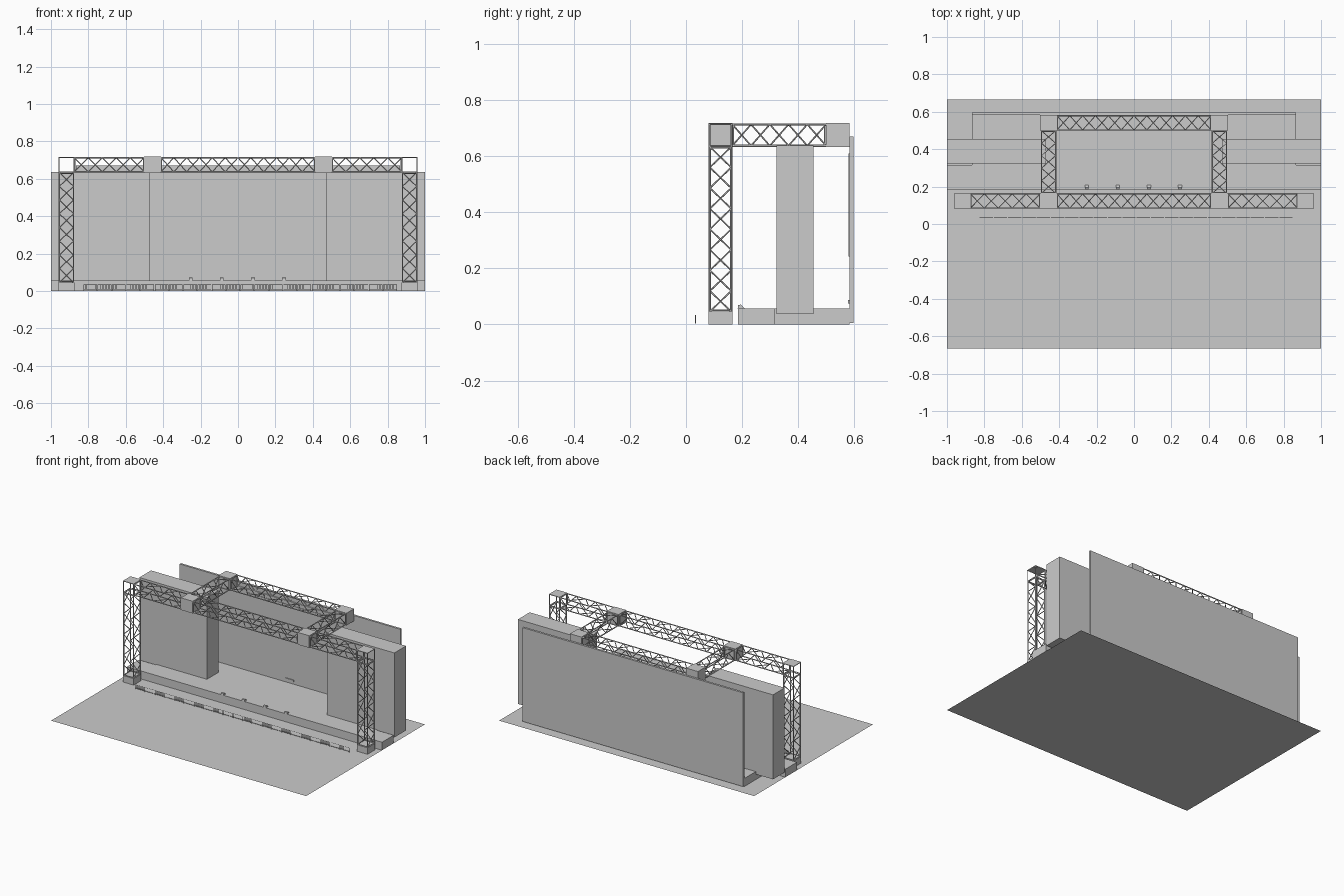
import bpy, bmesh, math
from mathutils import Vector

if "Cube" in bpy.data.objects:
    bpy.data.objects.remove(bpy.data.objects["Cube"])


def finish(bm, name):
    me = bpy.data.meshes.new(name)
    bm.to_mesh(me)
    bm.free()
    ob = bpy.data.objects.new(name, me)
    bpy.context.collection.objects.link(ob)
    return ob


def add_box(bm, x0, x1, y0, y1, z0, z1):
    vs = bmesh.ops.create_cube(bm, size=1)["verts"]
    for v in vs:
        v.co = ((x0 + x1) / 2 + v.co.x * (x1 - x0),
                (y0 + y1) / 2 + v.co.y * (y1 - y0),
                (z0 + z1) / 2 + v.co.z * (z1 - z0))


def box(name, *b):
    bm = bmesh.new()
    add_box(bm, *b)
    return finish(bm, name)


def prism(name, pts, vec):
    bm = bmesh.new()
    f = bm.faces.new([bm.verts.new(p) for p in pts])
    r = bmesh.ops.extrude_face_region(bm, geom=[f])
    bmesh.ops.translate(bm, vec=vec, verts=[g for g in r["geom"] if isinstance(g, bmesh.types.BMVert)])
    bmesh.ops.recalc_face_normals(bm, faces=bm.faces)
    return finish(bm, name)


def tube(bm, a, b, r, n=6):
    a, b = Vector(a), Vector(b)
    d = b - a
    vs = bmesh.ops.create_cone(bm, cap_ends=True, segments=n, radius1=r, radius2=r, depth=d.length)["verts"]
    q = d.to_track_quat("Z", "Y")
    for v in vs:
        v.co = (a + b) / 2 + q @ v.co


def truss(name, a, b, half=0.042, r=0.004, rd=0.0028, pitch=0.07):
    """Square lattice truss: four chords, zigzag braces on every face."""
    bm = bmesh.new()
    a, b = Vector(a), Vector(b)
    d = (b - a).normalized()
    u = Vector((0, 0, 1)) if abs(d.z) < 0.5 else Vector((1, 0, 0))
    w = d.cross(u)
    h = half - r
    corners = [u * (h * i) + w * (h * j) for i, j in ((1, 1), (1, -1), (-1, -1), (-1, 1))]
    n = max(2, round((b - a).length / pitch))
    for k in range(4):
        c, e = corners[k], corners[(k + 1) % 4]
        tube(bm, a + c, b + c, r)
        for end in (a + d * r, b - d * r):
            tube(bm, end + c, end + e, rd)
        for i in range(n):
            p, q = a.lerp(b, i / n), a.lerp(b, (i + 1) / n)
            s, t = (c, e) if i % 2 else (e, c)
            tube(bm, p + s, q + t, rd)
    return finish(bm, name)


# floor plane
bm = bmesh.new()
bmesh.ops.create_grid(bm, x_segments=1, y_segments=1, size=1)
bmesh.ops.scale(bm, vec=(1, 0.665, 1), verts=bm.verts)
finish(bm, "floor")

# T-shaped stage deck
S = 0.057
prism("stage_deck", [(-1, .185, 0), (1, .185, 0), (1, .315, 0), (.865, .315, 0),
                     (.865, .582, 0), (-.865, .582, 0), (-.865, .315, 0), (-1, .315, 0)], (0, 0, S))

# back wall, screen and small wall plate
box("back_wall", -.865, .865, .582, .597, 0.005, .67)
box("screen", -.332, .327, .579, .583, .243, .61)
box("wall_plate", -.033, .03, .577, .583, .074, .087)

# truss layout
CX, JX, FY, BY, TZ = 0.917, 0.457, 0.123, 0.541, 0.675
H, J = 0.042, 0.045
for s, side in ((-1, "left"), (1, "right")):
    # side wing
    x = sorted((s * .47, s * 1.0))
    box(side + "_wing", x[0], x[1], .323, .454, .038, .637)
    # column with base
    c = s * CX
    box(side + "_column_base", c - H, c + H, FY - H, FY + H, 0, .046)
    truss(side + "_column", (c, FY, .046), (c, FY, TZ - H))
    # open corner frame with top plate
    bm = bmesh.new()
    k = H - .003
    for i in (-k, k):
        for j in (-k, k):
            tube(bm, (c + i, FY + j, TZ - H), (c + i, FY + j, TZ + H), .003)
            for z in (TZ - k, TZ + k):
                tube(bm, (c - k, FY + j, z), (c + k, FY + j, z), .003)
                tube(bm, (c + j, FY - k, z), (c + j, FY + k, z), .003)
    add_box(bm, c - H, c + H, FY - H, FY + H, TZ + H - .004, TZ + H)
    finish(bm, side + "_corner_frame")
    # solid junction blocks
    g = s * JX
    for y, n in ((FY, "front"), (BY, "back")):
        box(f"{side}_{n}_junction", g - J, g + J, y - H, y + H, TZ - .043, TZ + .043)
    # outer and depth beams
    truss(side + "_outer_beam", (s * (CX - H), FY, TZ), (s * (JX + J), FY, TZ))
    truss(side + "_depth_beam", (g, FY + H, TZ), (g, BY - H, TZ))
truss("front_beam", (-JX + J, FY, TZ), (JX - J, FY, TZ))
truss("back_beam", (-JX + J, BY, TZ), (JX - J, BY, TZ))

# floor monitors: wedge profile along the stage front
for i, x in enumerate((-.253, -.087, .08, .246)):
    prism(f"stage_monitor_{i + 1}", [(x - .01, .184, S), (x - .01, .208, S), (x - .01, .206, .061),
                                     (x - .01, .195, .071), (x - .01, .186, .069)], (.02, 0, 0))

# row of crowd barriers
P, BYY = 0.0763, 0.034
for i in range(22):
    bm = bmesh.new()
    x0 = -.825 + i * P
    x1 = x0 + P - .006
    for z in (.009, .034):
        tube(bm, (x0, BYY, z), (x1, BYY, z), .0012, 4)
    for k in range(10):
        x = x0 + (x1 - x0) * k / 9
        end = k in (0, 9)
        tube(bm, (x, BYY, .003 if end else .009), (x, BYY, .034), .0012 if end else .0008, 4)
    finish(bm, f"crowd_barrier_{i + 1}")
